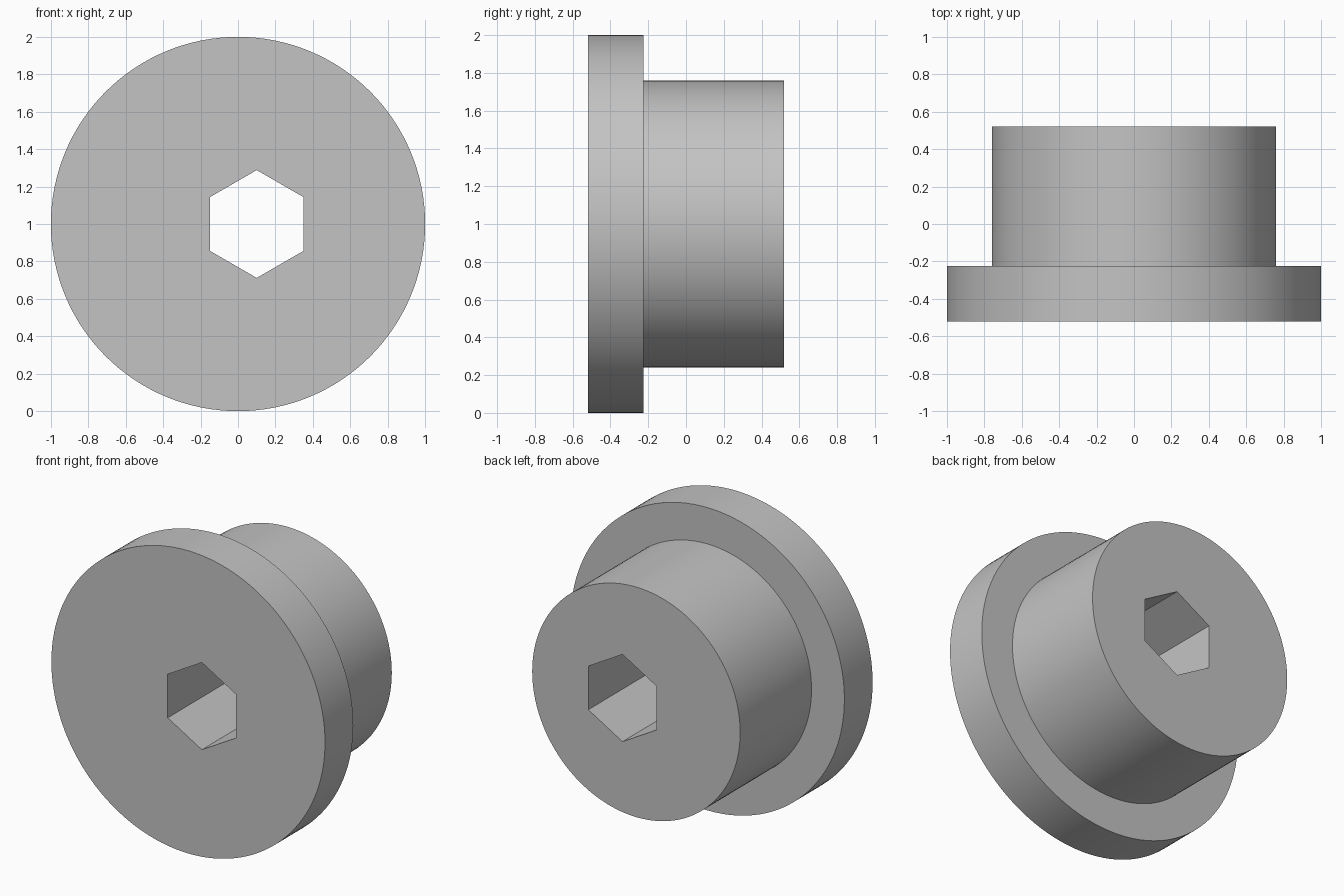
import bpy
import bmesh
from math import cos, sin, pi, radians

default = bpy.data.objects.get("Cube")
if default:
    bpy.data.objects.remove(default, do_unlink=True)

FRONT, STEP, BACK = -0.52, -0.225, 0.52
FLANGE_R, BOSS_R = 1.0, 0.76
HEX_X, HEX_R = 0.1, 0.288


def lathe(name, profile, sides, cx=0.0, cz=1.0):
    """Closed solid of (radius, y) rings around an axis along y, one vertex at the top."""
    bm = bmesh.new()
    rings = []
    for radius, y in profile:
        angles = [pi / 2 + 2 * pi * i / sides for i in range(sides)]
        rings.append([bm.verts.new((cx + radius * cos(a), y, cz + radius * sin(a)))
                      for a in angles])
    for a, b in zip(rings, rings[1:]):
        for i in range(sides):
            j = (i + 1) % sides
            bm.faces.new((a[i], a[j], b[j], b[i]))
    bm.faces.new(rings[0])
    bm.faces.new(rings[-1])
    bmesh.ops.recalc_face_normals(bm, faces=bm.faces[:])
    mesh = bpy.data.meshes.new(name)
    bm.to_mesh(mesh)
    bm.free()
    obj = bpy.data.objects.new(name, mesh)
    bpy.context.collection.objects.link(obj)
    return obj


# Plain grey material
grey = bpy.data.materials.new("plain_grey")
grey.use_nodes = True
colour = (0.55, 0.55, 0.55, 1.0)
grey.diffuse_color = colour
grey.node_tree.nodes["Principled BSDF"].inputs["Base Color"].default_value = colour

# Wide front flange stepping down to the rear boss
bushing = lathe("flanged_bushing", [(FLANGE_R, FRONT), (FLANGE_R, STEP),
                                    (BOSS_R, STEP), (BOSS_R, BACK)], 128)
bushing.data.materials.append(grey)

# Off-centre hexagonal through hole
cutter = lathe("hex_hole_cutter", [(HEX_R, FRONT - 0.2), (HEX_R, BACK + 0.2)], 6, cx=HEX_X)
cutter.data.materials.append(grey)
cutter.hide_render = True
cut = bushing.modifiers.new("hex_hole", 'BOOLEAN')
cut.operation = 'DIFFERENCE'
cut.solver = 'EXACT'
cut.object = cutter

bpy.ops.object.select_all(action='DESELECT')
bushing.select_set(True)
bpy.context.view_layer.objects.active = bushing
bpy.ops.object.modifier_apply(modifier=cut.name)
bpy.data.objects.remove(cutter, do_unlink=True)

# Smooth round walls, crisp rims and hexagon corners
bpy.ops.object.shade_smooth_by_angle(angle=radians(30))
